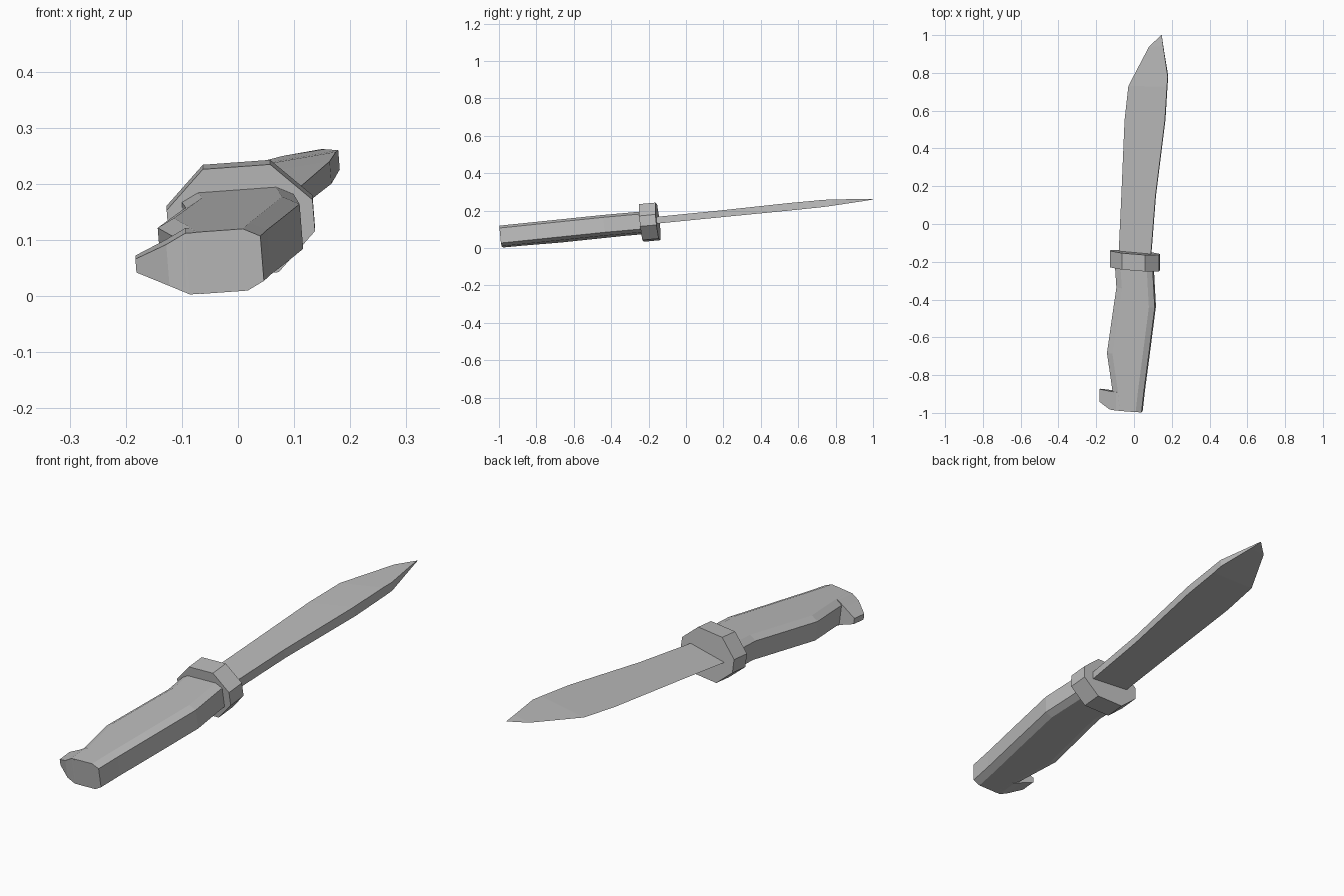
import bpy, bmesh
from mathutils import Vector

cube = bpy.data.objects.get("Cube")
if cube:
    bpy.data.objects.remove(cube, do_unlink=True)

steel = bpy.data.materials.new("plain_grey")
steel.use_nodes = True
GREY = (0.5, 0.5, 0.5, 1)
steel.diffuse_color = GREY
steel.node_tree.nodes["Principled BSDF"].inputs["Base Color"].default_value = GREY

PITCH, ROLL, SKEW, LIFT = 0.093, 0.08, 0.08, 0.156


def place(x, y, h):
    """Lay a point at height h above the tilted middle plane of the knife."""
    return Vector((x - ROLL * h, y - PITCH * h, LIFT + PITCH * y + ROLL * x + h))


def loft(name, rings):
    """Join matching rings of points into one closed flat-shaded solid."""
    bm = bmesh.new()
    loops = [[bm.verts.new(place(*p)) for p in ring] for ring in rings]
    n = len(loops[0])
    for a, b in zip(loops, loops[1:]):
        for i in range(n):
            j = (i + 1) % n
            bm.faces.new((a[i], a[j], b[j], b[i]))
    bm.faces.new(loops[0][::-1])
    bm.faces.new(loops[-1])
    bmesh.ops.recalc_face_normals(bm, faces=bm.faces)
    mesh = bpy.data.meshes.new(name)
    bm.to_mesh(mesh)
    bm.free()
    mesh.materials.append(steel)
    obj = bpy.data.objects.new(name, mesh)
    bpy.context.collection.objects.link(obj)
    return obj


def octagon(y, left, right, height, side, cut):
    """Chamfered cross-section, squared to the knife's slight yaw."""
    outline = [(left, side), (left + cut, height), (right - cut, height), (right, side),
               (right, -side), (right - cut, -height), (left + cut, -height), (left, -side)]
    return [(x, y - SKEW * x, h) for x, h in outline]


# Handle: chamfered grip with a waist and a swell
grip = [(-0.99, -0.10, 0.043), (-0.88, -0.112, 0.055), (-0.69, -0.14, 0.08),
        (-0.43, -0.103, 0.113), (-0.34, -0.09, 0.108), (-0.19, -0.10, 0.10)]
loft("handle", [octagon(y, l, r, 0.055, 0.04, 0.03) for y, l, r in grip])

# Pommel hook: tapers to a thin outer edge
hook = [(-0.07, -0.984, -0.89, 0.0545), (-0.09, -0.983, -0.885, 0.0545),
        (-0.125, -0.979, -0.882, 0.037), (-0.182, -0.94, -0.873, 0.012)]
loft("pommel_hook", [[(x, front, -h), (x, back, -h), (x, back, h), (x, front, h)]
                     for x, front, back, h in hook])

# Guard: thick eight-sided collar
loft("guard", [octagon(y, -0.125, 0.135, 0.096, 0.028, 0.07) for y in (-0.237, -0.15)])

# Blade: wedge with a thick spine, a sharp edge and a tapered point
blade = [(-0.17, -0.082, 0.09, 0.018), (0.15, -0.067, 0.115, 0.018),
         (0.55, -0.05, 0.165, 0.02), (0.73, -0.03, 0.176, 0.019),
         (0.78, -0.004, 0.18, 0.017), (0.94, 0.08, 0.155, 0.006),
         (1.0, 0.145, 0.147, 0.001)]
loft("blade", [[(l, y, 0), (r, y, t), (r, y, -t)] for y, l, r, t in blade])
